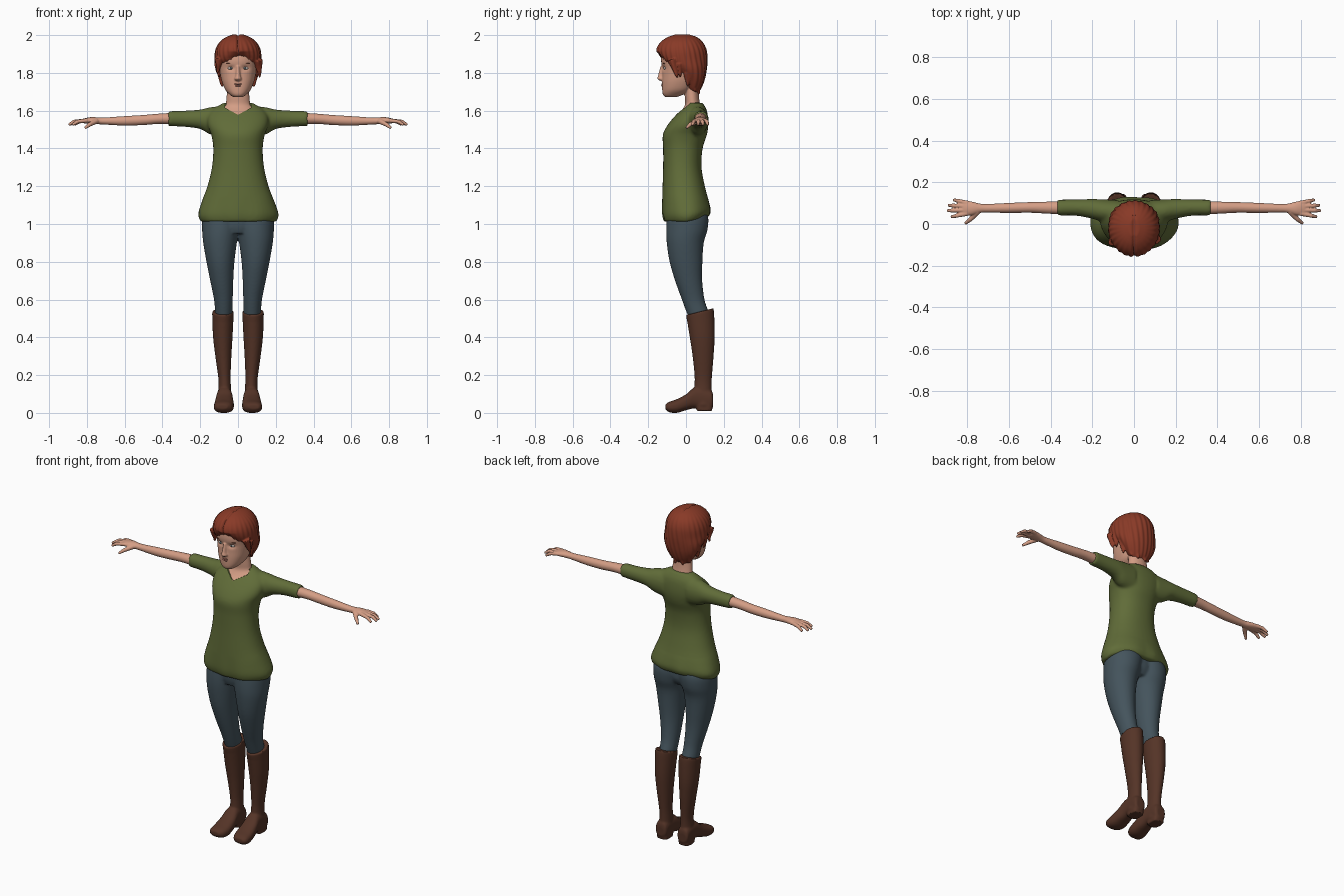
import bpy, bmesh
from math import sin, cos, pi, exp, copysign, atan2, radians
from mathutils import Vector, Matrix

cube = bpy.data.objects.get("Cube")
if cube:
    bpy.data.objects.remove(cube, do_unlink=True)


def material(name, r, g, b):
    mat = bpy.data.materials.new(name)
    mat.use_nodes = True
    mat.diffuse_color = (r, g, b, 1)
    bsdf = next(n for n in mat.node_tree.nodes if n.type == 'BSDF_PRINCIPLED')
    bsdf.inputs["Base Color"].default_value = (r, g, b, 1)
    bsdf.inputs["Roughness"].default_value = 0.8
    return mat


SKIN = material("skin", .66, .34, .235)
HAIR = material("auburn hair", .25, .042, .02)
SHIRT = material("olive cloth", .118, .15, .04)
DENIM = material("slate denim", .058, .088, .108)
LEATHER = material("brown leather", .09, .034, .02)
EYE = material("eye white", .55, .5, .46)
IRIS = material("grey iris", .06, .08, .09)
LIP = material("lip", .42, .16, .12)
BROW = material("brow", .2, .07, .04)


def catmull(a, b, c, d, t):
    return .5 * (2*b + (c - a)*t + (2*a - 5*b + 4*c - d)*t*t + (3*b - a - 3*c + d)*t**3)


def loft(bm, axis, rows, power=2, sides=40, steps=4):
    """Closed skin over rings given as (position, a_low, a_high, b_low, b_high)."""
    rows = [Vector(r) for r in rows]
    last = len(rows) - 1
    path = []
    for i in range(last):
        quad = [rows[max(0, min(last, i + k))] for k in (-1, 0, 1, 2)]
        path += [catmull(*quad, s / steps) for s in range(steps)]
    rings = []
    for pos, al, ah, bl, bh in path + [rows[-1]]:
        ring = []
        for k in range(sides):
            c, s = cos(2*pi*k/sides), sin(2*pi*k/sides)
            a = (al + ah)/2 + (ah - al)/2 * copysign(abs(c)**(2/power), c)
            b = (bl + bh)/2 + (bh - bl)/2 * copysign(abs(s)**(2/power), s)
            co = {'x': (pos, a, b), 'y': (a, pos, b), 'z': (a, b, pos)}[axis]
            ring.append(bm.verts.new(co))
        rings.append(ring)
    for low, high in zip(rings, rings[1:]):
        for k in range(sides):
            n = (k + 1) % sides
            bm.faces.new((low[k], low[n], high[n], high[k]))
    bm.faces.new(rings[0][::-1])
    bm.faces.new(rings[-1])


def even(rows):
    """Rings symmetric across the middle: (z, half_width, front, back)."""
    return [(z, -w, w, f, b) for z, w, f, b in rows]


def taper(bm, start, end, r1, r2):
    start, end = Vector(start), Vector(end)
    d = end - start
    turn = d.to_track_quat('Z', 'Y').to_matrix().to_4x4()
    bmesh.ops.create_cone(bm, cap_ends=True, segments=14, radius1=r1, radius2=r2,
                          depth=d.length, matrix=Matrix.Translation((start + end)/2) @ turn)


def ball(bm, centre, size):
    bmesh.ops.create_uvsphere(bm, u_segments=24, v_segments=14, radius=1,
                              matrix=Matrix.Translation(centre) @ Matrix.Diagonal((*size, 1)))


def reflect(bm):
    copy = bmesh.ops.duplicate(bm, geom=bm.verts[:] + bm.edges[:] + bm.faces[:])["geom"]
    for v in copy:
        if isinstance(v, bmesh.types.BMVert):
            v.co.x *= -1
    bmesh.ops.reverse_faces(bm, faces=[f for f in copy if isinstance(f, bmesh.types.BMFace)])


def finish(name, bm, mat, voxel=0, smooth=0, tweak=None, cutter=None):
    """Fuse overlapping volumes into one skin, relax it, then sculpt by rule."""
    mesh = bpy.data.meshes.new(name)
    bmesh.ops.recalc_face_normals(bm, faces=bm.faces[:])
    bm.to_mesh(mesh)
    bm.free()
    obj = bpy.data.objects.new(name, mesh)
    bpy.context.collection.objects.link(obj)
    if voxel:
        m = obj.modifiers.new("fuse", 'REMESH')
        m.mode, m.voxel_size = 'VOXEL', voxel
        m = obj.modifiers.new("relax", 'SMOOTH')
        m.factor, m.iterations = .5, smooth
        if cutter:
            m = obj.modifiers.new("cut", 'BOOLEAN')
            m.operation, m.solver, m.object = 'DIFFERENCE', 'EXACT', cutter
        graph = bpy.context.evaluated_depsgraph_get()
        mesh = bpy.data.meshes.new_from_object(obj.evaluated_get(graph))
        obj.modifiers.clear()
        obj.data = mesh
    if tweak:
        for v in mesh.vertices:
            tweak(v.co)
    mesh.materials.clear()
    if mat:
        mesh.materials.append(mat)
    mesh.shade_smooth()
    mesh.set_sharp_from_angle(angle=radians(50))
    return obj


# Shirt: sleeves on both sides, body, open neckline
bm = bmesh.new()
outline = [(-.07, 1.7), (-.068, 1.615), (-.035, 1.597), (0, 1.578),
           (.035, 1.597), (.068, 1.615), (.07, 1.7)]
face = bm.faces.new([bm.verts.new((x, -.3, z)) for x, z in outline])
wall = bmesh.ops.extrude_face_region(bm, geom=[face])["geom"]
bmesh.ops.translate(bm, vec=(0, .32, 0), verts=[v for v in wall if isinstance(v, bmesh.types.BMVert)])
neck_cutter = finish("neck_cutter", bm, None)
neck_cutter.hide_render = True

bm = bmesh.new()
loft(bm, 'x', [(.08, 0, .115, 1.46, 1.625), (.15, .01, .118, 1.475, 1.618),
               (.2, .025, .12, 1.503, 1.606), (.28, .04, .118, 1.514, 1.6),
               (.368, .04, .117, 1.518, 1.598)])
reflect(bm)
loft(bm, 'z', even([(1.012, .2, -.115, .12), (1.05, .213, -.125, .131), (1.12, .192, -.126, .12),
                    (1.2, .162, -.124, .1), (1.3, .138, -.121, .082), (1.4, .131, -.121, .088),
                    (1.47, .141, -.123, .11), (1.52, .16, -.1, .118), (1.57, .16, -.06, .116),
                    (1.61, .13, -.02, .107), (1.642, .075, .01, .087)]), power=2.2)


def drape(co):
    low = max(0, 1.15 - co.z) / .14
    if low and abs(co.x) < .3:
        fold = 1 + .018 * low * sin(7 * atan2(co.y, co.x) + 1)
        co.x *= fold
        co.y *= fold
        co.z += .22 * low * max(0, co.y)


finish("shirt", bm, SHIRT, .008, 6, drape, neck_cutter)
bpy.data.objects.remove(neck_cutter, do_unlink=True)

# Trousers: two legs fused to the hips
bm = bmesh.new()
loft(bm, 'z', [(.48, .036, .115, .025, .12), (.53, .03, .121, .004, .12), (.6, .028, .127, -.022, .098),
               (.7, .025, .147, -.058, .086), (.8, .019, .167, -.087, .087), (.9, .006, .184, -.102, .094),
               (.97, -.008, .19, -.105, .114), (1.04, -.02, .188, -.1, .117), (1.1, -.02, .165, -.09, .09)])
reflect(bm)
loft(bm, 'z', even([(.95, .1, -.085, .075), (1, .14, -.098, .1), (1.1, .16, -.095, .09)]))
finish("trousers", bm, DENIM, .007, 5)

# Boots: shaft, foot and heel block
bm = bmesh.new()
loft(bm, 'z', [(.04, .032, .114, .045, .14), (.1, .035, .107, .042, .137), (.15, .038, .103, .045, .136),
               (.2, .039, .106, .045, .138), (.3, .035, .12, .035, .146), (.4, .029, .132, .02, .152),
               (.5, .024, .136, .004, .15), (.535, .023, .137, 0, .146)])
loft(bm, 'y', [(.144, .05, .1, .035, .09), (.13, .036, .11, .022, .12), (.05, .03, .113, .025, .135),
               (0, .024, .121, .014, .098), (-.05, .022, .127, 0, .072), (-.09, .033, .126, .004, .058),
               (-.109, .055, .112, .02, .045)], power=2.5)
loft(bm, 'z', [(.01, .038, .108, .058, .138), (.06, .036, .11, .05, .142)], power=4)
reflect(bm)


def slant(co):
    if co.z > .48:
        co.z += .25 * (co.y - .07) * (co.z - .48) / .055


finish("boots", bm, LEATHER, .006, 3, slant)

# Arms with hands, fingers and thumb
bm = bmesh.new()
loft(bm, 'x', [(.33, .045, .11, 1.527, 1.589), (.42, .05, .107, 1.53, 1.584), (.5, .054, .105, 1.524, 1.577),
               (.6, .053, .101, 1.521, 1.571), (.7, .055, .096, 1.526, 1.564), (.735, .054, .097, 1.528, 1.564),
               (.775, .043, .107, 1.53, 1.566), (.81, .04, .112, 1.532, 1.56), (.825, .046, .106, 1.536, 1.555)])
for base, x, y in ((.05, .878, .034), (.067, .896, .064), (.085, .892, .09), (.101, .868, .116)):
    knuckle = (x - .03, base*.4 + y*.6, 1.543)
    taper(bm, (.8, base, 1.548), knuckle, .0115, .0095)
    taper(bm, knuckle, (x, y, 1.525), .0105, .007)
taper(bm, (.75, .06, 1.545), (.785, .022, 1.527), .015, .011)
taper(bm, (.782, .025, 1.529), (.81, .002, 1.508), .0115, .007)
reflect(bm)
finish("arms", bm, SKIN, .0035, 3)

# Head with nose, neck and upper chest
bm = bmesh.new()
loft(bm, 'z', even([(1.672, .025, -.11, -.05), (1.685, .044, -.122, -.015), (1.71, .067, -.126, .03),
                    (1.75, .084, -.127, .06), (1.79, .094, -.126, .085), (1.83, .1, -.127, .095),
                    (1.87, .104, -.132, .1), (1.92, .1, -.125, .095), (1.96, .08, -.1, .075),
                    (1.985, .045, -.06, .04)]), power=2.25)
loft(bm, 'z', even([(1.5, .1, -.05, .085), (1.56, .11, -.062, .09), (1.6, .1, -.025, .09),
                    (1.63, .068, -.006, .076), (1.67, .061, -.006, .069), (1.73, .056, -.01, .065)]))
loft(bm, 'z', even([(1.757, .012, -.134, -.1), (1.768, .02, -.152, -.1),
                    (1.786, .014, -.148, -.1), (1.836, .01, -.136, -.1)]))


def sockets(co):
    if co.y < -.06:
        dx, dz = (abs(co.x) - .038) / .02, (co.z - 1.825) / .013
        co.y += .009 * exp(-dx*dx - dz*dz)


finish("head", bm, SKIN, .004, 3, sockets)

# Facial details
for name, mat, centre, size in (
        ("eyes", EYE, (.038, -.11, 1.825), (.017, .0085, .008)),
        ("irises", IRIS, (.038, -.1135, 1.825), (.007, .0065, .007)),
        ("eyebrows", BROW, (.041, -.116, 1.849), (.023, .007, .0035))):
    bm = bmesh.new()
    ball(bm, centre, size)
    reflect(bm)
    finish(name, bm, mat)
bm = bmesh.new()
ball(bm, (0, -.121, 1.741), (.021, .0105, .005))
ball(bm, (0, -.121, 1.732), (.018, .011, .006))
finish("lips", bm, LIP)

# Short hair: cap volume with parted fringe and loose locks
bm = bmesh.new()
loft(bm, 'z', even([(1.69, .04, .025, .06), (1.72, .07, 0, .082), (1.77, .099, -.02, .1),
                    (1.82, .119, -.075, .109), (1.87, .123, -.145, .113), (1.92, .119, -.157, .109),
                    (1.96, .1, -.138, .091), (1.988, .066, -.102, .06), (2.004, .025, -.06, .02)]))
for x, y, z in ((.1, -.03, 1.775), (.085, .01, 1.725), (.06, .05, 1.7), (.025, .068, 1.685)):
    for side in (-1, 1):
        taper(bm, (side*x*1.04, y - .004, z + .075), (side*x, y, z), .022, .004)
taper(bm, (.105, -.075, 1.87), (.116, -.045, 1.775), .025, .005)
taper(bm, (-.1, -.085, 1.88), (-.108, -.07, 1.8), .025, .005)


def strands(co):
    turn = atan2(co.y + .02, co.x)
    wave = 1 + .014 * sin(26 * turn + 30 * co.z) * min(1, (2.01 - co.z) / .08)
    co.x *= wave
    co.y = (co.y + .02) * wave - .02
    if co.y < -.07:
        low = min(1, max(0, (1.915 - co.z) / .035))
        co.y += .035 * low * exp(-((co.x - .01) / .05)**2)
    if co.z > 1.9 and co.y < .04:
        groove = .007 * exp(-(co.x / .007)**2)
        co.z -= groove
        co.y += groove


finish("hair", bm, HAIR, .0045, 3, strands)
